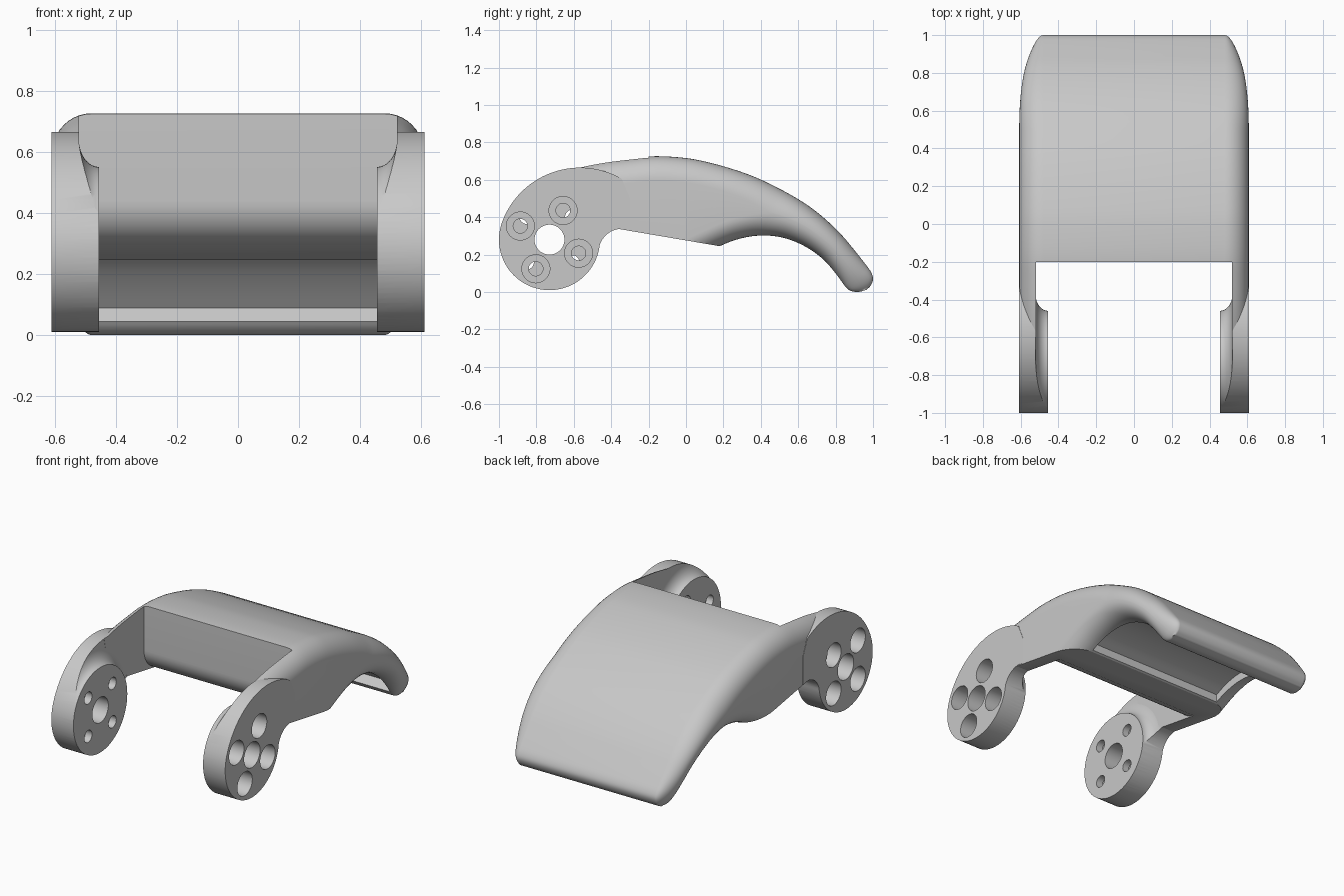
import bpy, bmesh
from math import sin, cos, pi, radians, hypot

if "Cube" in bpy.data.objects:
    bpy.data.objects.remove(bpy.data.objects["Cube"])

grey = bpy.data.materials.new("plain_grey")
grey.use_nodes = True
tone = (0.58, 0.58, 0.58, 1)
grey.diffuse_color = tone
grey.node_tree.nodes["Principled BSDF"].inputs["Base Color"].default_value = tone


def loft(name, rings):
    """Skin a list of equal closed rings and cap both ends."""
    bm = bmesh.new()
    rows = [[bm.verts.new(p) for p in ring] for ring in rings]
    n = len(rows[0])
    for a, b in zip(rows, rows[1:]):
        for i in range(n):
            j = (i + 1) % n
            bm.faces.new((a[i], a[j], b[j], b[i]))
    bm.faces.new(rows[0])
    bm.faces.new(rows[-1])
    bmesh.ops.recalc_face_normals(bm, faces=bm.faces)
    mesh = bpy.data.meshes.new(name)
    bm.to_mesh(mesh)
    bm.free()
    mesh.materials.append(grey)
    obj = bpy.data.objects.new(name, mesh)
    bpy.context.collection.objects.link(obj)
    return obj


def prism(name, outline, x0, x1):
    return loft(name, [[(x, y, z) for y, z in outline] for x in (x0, x1)])


def arc(cy, cz, r, a0, a1, n):
    angles = [radians(a0 + (a1 - a0) * i / n) for i in range(n + 1)]
    return [(cy + r * cos(a), cz + r * sin(a)) for a in angles]


def lathe(name, cy, cz, steps, n=64):
    """Turn (x, radius) steps around an axis parallel to x."""
    return loft(name, [[(x, y, z) for y, z in arc(cy, cz, r, 0, 360, n)[:-1]]
                       for x, r in steps])


def smooth_path(points, n=4):
    """Pass a flowing curve through the points."""
    ext = [points[0]] + points + [points[-1]]
    path = []
    for p, q, r, s in zip(ext, ext[1:], ext[2:], ext[3:]):
        for i in range(n):
            t = i / n
            path.append(tuple(
                b + t * (c - a + t * (2 * a - 5 * b + 4 * c - d
                                      + t * (3 * b - a - 3 * c + d))) / 2
                for a, b, c, d in zip(p, q, r, s)))
    return path + [points[-1]]


def combine(obj, cutter, operation="DIFFERENCE"):
    mod = obj.modifiers.new("cut", "BOOLEAN")
    mod.operation, mod.object, mod.solver = operation, cutter, "EXACT"
    bpy.context.view_layer.objects.active = obj
    bpy.ops.object.modifier_apply(modifier=mod.name)
    bpy.data.objects.remove(cutter)


# Curved cover: top y, top z, bottom y, bottom z at each station
SIDE, FLAT = 0.128, 0.48
stations = [
    (-.6, .665, -.5, .2), (-.45, .695, -.38, .15), (-.3, .714, -.28, .12),
    (-.16, .726, -.18, .11), (0, .716, -.06, .135), (.12, .693, .06, .188),
    (.25, .657, .18, .245), (.37, .614, .27, .28), (.48, .562, .37, .3),
    (.58, .508, .47, .299), (.67, .45, .56, .278), (.76, .376, .65, .236),
    (.84, .296, .73, .178), (.9, .224, .79, .112), (.96, .148, .835, .052),
    (.99, .105, .855, .025), (1, .07, .88, .006), (.988, .035, .915, 0),
    (.965, .012, .94, .004)]
rings = []
for ty, tz, by, bz in smooth_path(stations):
    taper = min(1, max(0, (ty + by) / 2 - .45) / .505)
    rx = max(.008, SIDE * (1 - taper ** 2.7) ** .5)
    thick = hypot(ty - by, tz - bz)
    drop = min(.13, .49 * thick) / thick
    bend = [k * pi / 20 for k in range(11)]
    side = [(FLAT + rx * sin(a), drop * (1 - cos(a))) for a in bend]
    side += [(x, 1 - f) for x, f in reversed(side)]
    ring = side + [(-x, f) for x, f in reversed(side)]
    rings.append([(x, ty + (by - ty) * f, tz + (bz - tz) * f) for x, f in ring])
cover = loft("curved_cover", rings)

# Flat underside in front of the tail
under = [(-.8, .4), (-.46, .4), (-.36, .337), (.18, .245), (.18, -.3), (-.8, -.3)]
combine(cover, prism("underside_cutter", under, -.8, .8))

# Opening between the arms, rounded where it meets the underside
opening = [(-1.2, 1), (-.2, 1)] + arc(-.05, .44, .15, 180, 260, 10)
opening += [(.1, .2), (-1.2, .2)]
combine(cover, prism("opening_cutter", opening, -.52, .52))

# Shallow pocket under the tail
floor = [(.192, .3), (.28, .335), (.38, .353), (.48, .351), (.58, .328),
         (.67, .285), (.75, .23), (.82, .16), (.88, .088)]
pocket = [(.192, .2)] + smooth_path(floor) + [(.84, .045), (.7, 0)]
combine(cover, prism("pocket_cutter", pocket, -FLAT, FLAT))

# Round hubs with inner pads, blended into the arms
HY, HZ, HR = -.73, .28, .27
outline = arc(HY, HZ, HR, -10, -200, 44) + arc(-.566, .22, .445, 160, 60, 30)[1:]
outline += [(-.3, .5), (-.3, .33)] + arc(-.342, .213, .125, 85, 165, 14)
for name, s, turn in (("left_hub", 1, 65), ("right_hub", -1, 45)):
    hub = prism(name, outline, s * .455, s * .61)
    flare = [(.4, HR), (.455, HR)]
    flare += [(.455 + .066 * sin(a), HR + .09 * (1 - cos(a)))
              for a in [k * pi / 16 for k in range(1, 9)]]
    flare += [(.521, 1), (.7, 1)]
    combine(hub, lathe("flare_helper", HY, HZ, [(s * x, r) for x, r in flare], 96),
            "INTERSECT")
    combine(hub, lathe("axle_cutter", HY, HZ, [(s * .4, .08), (s * .7, .08)]))
    for y, z in arc(HY, HZ, .172, turn, turn + 270, 3):
        bore = [(.4, .038), (.5, .038), (.5, .075), (.7, .075)]
        combine(hub, lathe("bolt_cutter", y, z, [(s * x, r) for x, r in bore], 40))

# Smooth curves, crisp edges
for obj in bpy.context.view_layer.objects:
    obj.select_set(obj.name in ("curved_cover", "left_hub", "right_hub"))
bpy.context.view_layer.objects.active = cover
bpy.ops.object.shade_smooth_by_angle(angle=radians(30))
